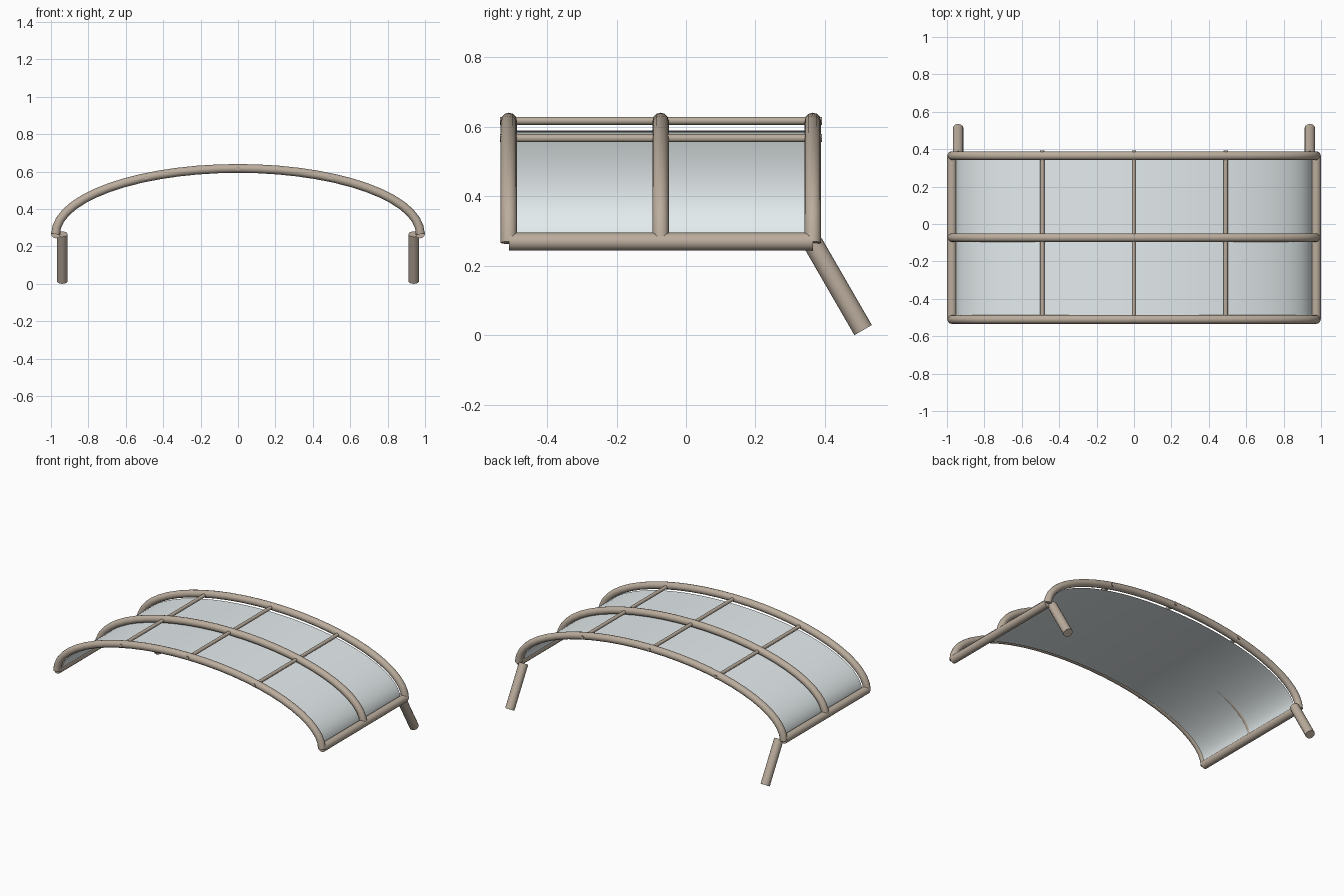
import bpy, math
from mathutils import Vector

if "Cube" in bpy.data.objects:
    bpy.data.objects.remove(bpy.data.objects["Cube"])


def material(name, color):
    m = bpy.data.materials.new(name)
    m.diffuse_color = (*color, 1)
    m.use_nodes = True
    m.node_tree.nodes["Principled BSDF"].inputs["Base Color"].default_value = m.diffuse_color
    return m


WOOD = material("wood", (0.50, 0.42, 0.34))
SHEET = material("pale_sheet", (0.78, 0.84, 0.85))
BASE_Z = 0.266
YS = (-0.51, -0.073, 0.365)


def half_ellipse(a, b, n):
    return [(-a * math.cos(math.pi * i / n), BASE_Z + b * math.sin(math.pi * i / n))
            for i in range(n + 1)]


def smooth(o):
    bpy.ops.object.select_all(action='DESELECT')
    o.select_set(True)
    bpy.context.view_layer.objects.active = o
    bpy.ops.object.shade_smooth_by_angle(angle=math.radians(40))


def tube(name, pts, r):
    """Round capped pole along a path."""
    cu = bpy.data.curves.new(name, 'CURVE')
    cu.dimensions = '3D'
    cu.bevel_depth = r
    cu.bevel_resolution = 4
    cu.use_fill_caps = True
    sp = cu.splines.new('POLY')
    sp.points.add(len(pts) - 1)
    for p, co in zip(sp.points, pts):
        p.co = (*co, 1)
    o = bpy.data.objects.new(name, cu)
    bpy.context.collection.objects.link(o)
    bpy.ops.object.select_all(action='DESELECT')
    o.select_set(True)
    bpy.context.view_layer.objects.active = o
    bpy.ops.object.convert(target='MESH')
    o = bpy.context.view_layer.objects.active
    o.data.materials.clear()
    o.data.materials.append(WOOD)
    smooth(o)
    return o


# Three arched ribs
for label, y in zip(("front", "middle", "back"), YS):
    tube(label + "_arch", [(x, y, z) for x, z in half_ellipse(0.975, 0.351, 28)], 0.0235)

# Thin purlins running front to back through the ribs
for label, x, z in (("left", -0.49, 0.567), ("centre", 0, 0.617), ("right", 0.49, 0.567)):
    tube(label + "_purlin", [(x, -0.535, z), (x, 0.392, z)], 0.0115)

# Side rails and slanted back legs
foot = Vector((0, 0.51, 0.0145))
up = Vector((0, -0.5, math.sqrt(0.75)))
for label, s in (("left", -1), ("right", 1)):
    tube(label + "_rail", [(s * 0.974, YS[0], 0.269), (s * 0.974, YS[2], 0.269)], 0.026)
    off = Vector((s * 0.94, 0, 0))
    tube(label + "_leg", [foot + off, foot + off + up * 0.29], 0.029)

# Curved covering sheet just under the ribs
prof = half_ellipse(0.953, 0.323, 48)
verts = [(x, y, z) for x, z in prof for y in (-0.49, 0.346)]
faces = [(2 * i, 2 * i + 2, 2 * i + 3, 2 * i + 1) for i in range(len(prof) - 1)]
me = bpy.data.meshes.new("cover_sheet")
me.from_pydata(verts, [], faces)
me.materials.append(SHEET)
sheet = bpy.data.objects.new("cover_sheet", me)
bpy.context.collection.objects.link(sheet)
smooth(sheet)
